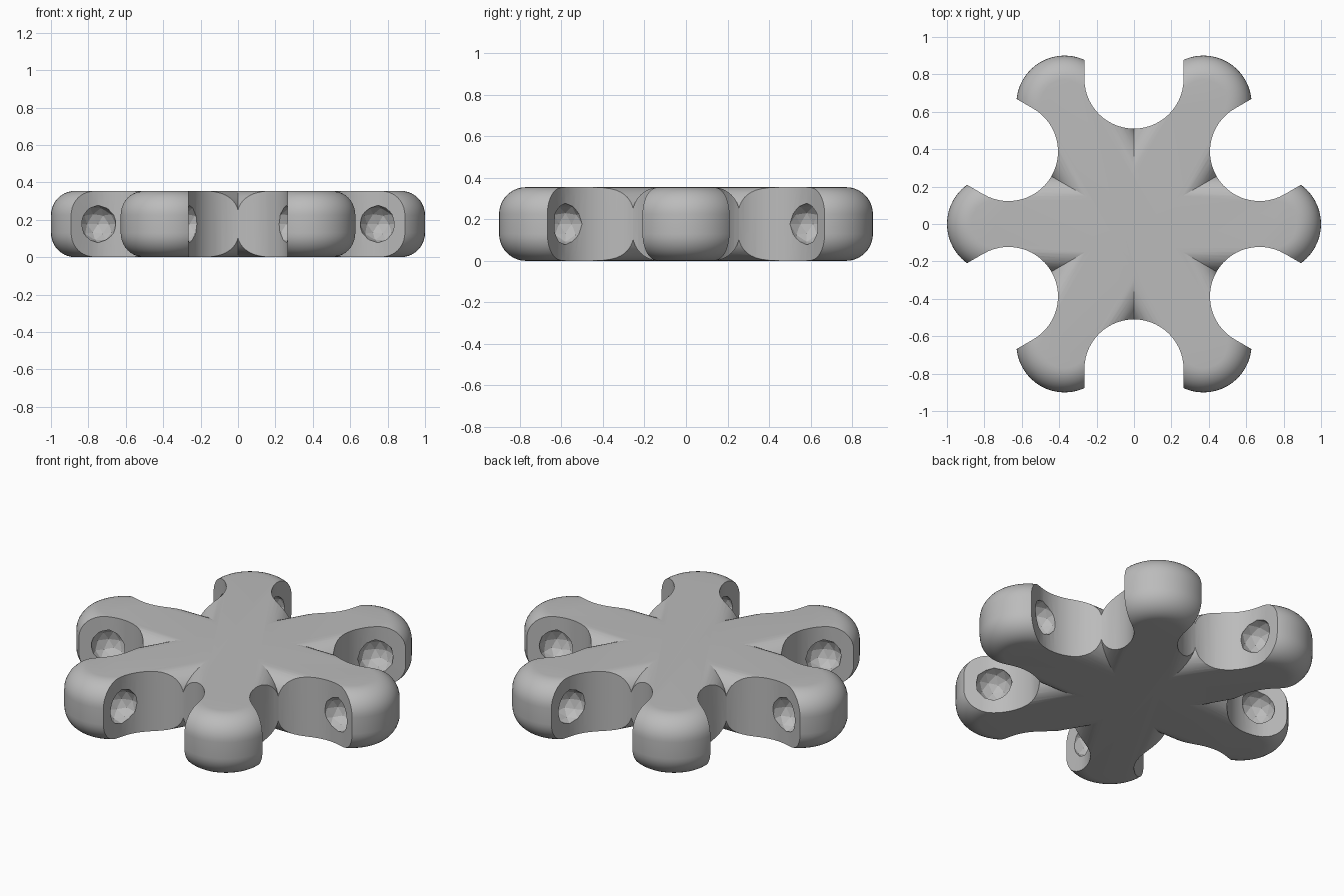
import bpy, bmesh
from math import sin, cos, pi, radians, sqrt
from mathutils import Vector, Matrix

cube = bpy.data.objects.get("Cube")
if cube:
    bpy.data.objects.remove(cube, do_unlink=True)

HEIGHT, HALF_W, FILLET = 0.355, 0.258, 0.13
ARM_C = 1 - HALF_W              # centre of each arm's round end
SLOT_C, SLOT_R = 0.775, 0.265   # rounded inner end of each slot
DIMPLE_R = 0.1

grey = bpy.data.materials.new("plain grey")
grey.use_nodes = True
colour = (0.5, 0.5, 0.5, 1)
grey.diffuse_color = colour
grey.node_tree.nodes["Principled BSDF"].inputs["Base Color"].default_value = colour


def polar(r, a):
    return Vector((r * cos(a), r * sin(a), 0))


def make_object(name, bm):
    bmesh.ops.recalc_face_normals(bm, faces=bm.faces)
    mesh = bpy.data.meshes.new(name)
    bm.to_mesh(mesh)
    bm.free()
    obj = bpy.data.objects.new(name, mesh)
    bpy.context.collection.objects.link(obj)
    return obj


def skin(bm, rings):
    """Join stacked outlines into a closed solid."""
    loops = [[bm.verts.new(p) for p in ring] for ring in rings]
    n = len(loops[0])
    for low, high in zip(loops, loops[1:]):
        for i in range(n):
            j = (i + 1) % n
            bm.faces.new((low[i], low[j], high[j], high[i]))
    bm.faces.new(loops[0][::-1])
    bm.faces.new(loops[-1])


def star_outline(w, z):
    """Six round-ended arms of half width w."""
    points = []
    for k in range(6):
        a = k * pi / 3
        points.append(polar(2 * w, a - pi / 6))
        points += [polar(ARM_C, a) + polar(w, a - pi / 2 + pi * i / 24)
                   for i in range(25)]
    return [p + Vector((0, 0, z)) for p in points]


# Six-armed body with rounded top and bottom edges
STEPS = 10
quarter = [i * pi / 2 / STEPS for i in range(STEPS + 1)]
profile = [(HALF_W - FILLET * (1 - sin(t)), FILLET * (1 - cos(t))) for t in quarter]
profile += [(w, HEIGHT - z) for w, z in reversed(profile)]
bm = bmesh.new()
skin(bm, [star_outline(w, z) for w, z in profile])
body = make_object("six_armed_body", bm)

# Slots between the arms
bm = bmesh.new()
for k in range(6):
    a = pi / 6 + k * pi / 3
    outline = [polar(SLOT_C, a) + polar(SLOT_R, a + pi / 2 + pi * i / 28)
               for i in range(29)]
    outline += [outline[-1] + polar(0.5, a), outline[0] + polar(0.5, a)]
    skin(bm, [[p + Vector((0, 0, z)) for p in outline] for z in (-0.2, HEIGHT + 0.2)])
slots = make_object("slot_cutters", bm)

# Ball sockets on both walls of every slot
bm = bmesh.new()
for k in range(6):
    a = pi / 6 + k * pi / 3
    for side in (-1, 1):
        p = polar(SLOT_C, a) + polar(SLOT_R, a + side * radians(103))
        p.z = HEIGHT / 2
        bmesh.ops.create_icosphere(bm, subdivisions=2, radius=DIMPLE_R,
                                   matrix=Matrix.Translation(p))
sockets = make_object("socket_cutters", bm)

for cutter in (slots, sockets):
    cutter.hide_render = True
    mod = body.modifiers.new(cutter.name, 'BOOLEAN')
    mod.operation = 'DIFFERENCE'
    mod.solver = 'EXACT'
    mod.object = cutter

# Bake the cuts and drop the cutters
graph = bpy.context.evaluated_depsgraph_get()
cut_mesh = bpy.data.meshes.new_from_object(body.evaluated_get(graph))
body.modifiers.clear()
body.data = cut_mesh
for cutter in (slots, sockets):
    bpy.data.objects.remove(cutter, do_unlink=True)

body.data.materials.clear()
body.data.materials.append(grey)
for face in body.data.polygons:
    face.material_index = 0
bpy.ops.object.select_all(action='DESELECT')
body.select_set(True)
bpy.context.view_layer.objects.active = body
bpy.ops.object.shade_smooth_by_angle(angle=radians(15))
